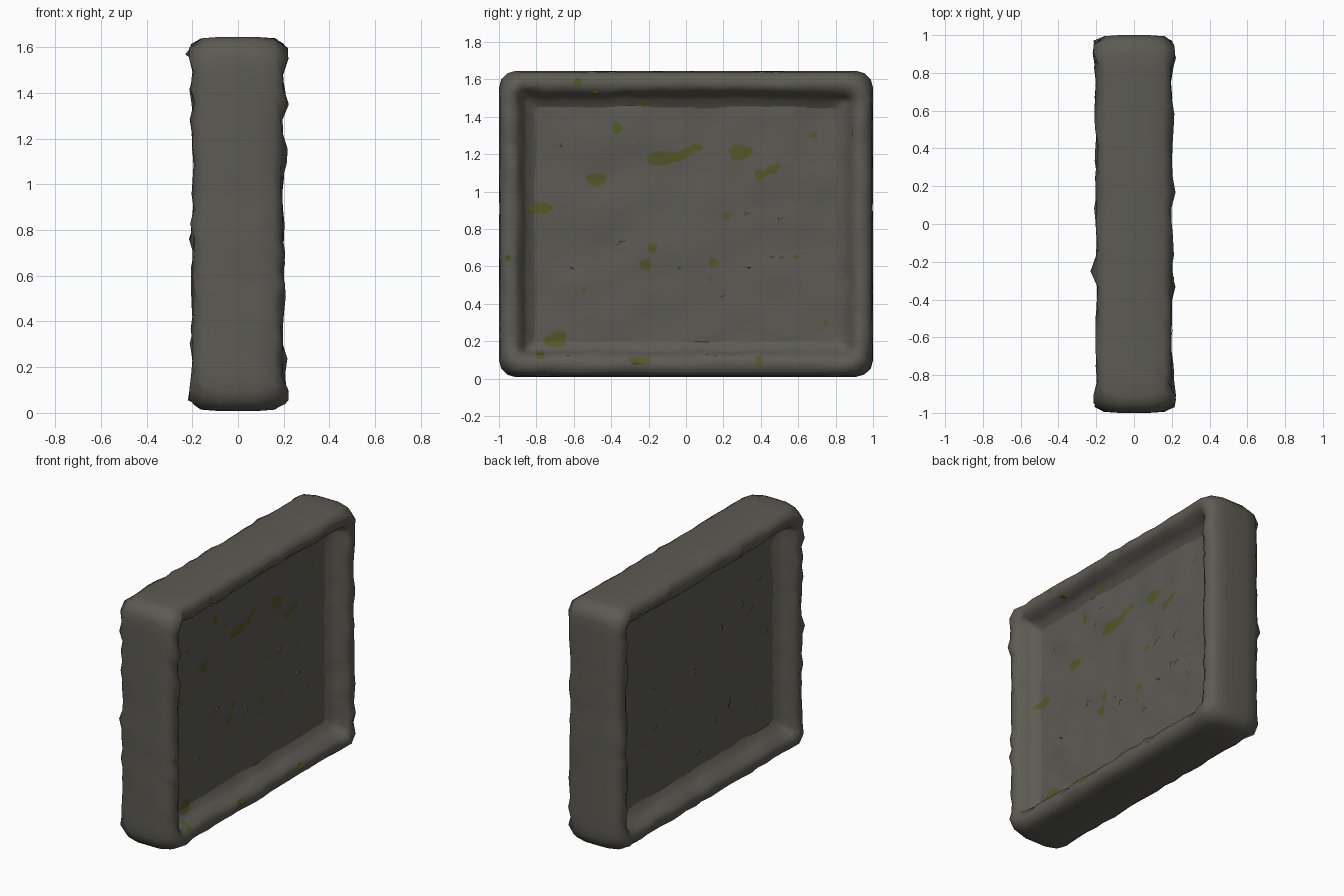
import bpy, bmesh, math, random
from mathutils import Vector, noise
from mathutils.bvhtree import BVHTree

if "Cube" in bpy.data.objects:
    bpy.data.objects.remove(bpy.data.objects["Cube"])

random.seed(7)
Z0, Z1, HALF = 0.008, 1.645, 1.0
PANEL_X = 0.08


def material(name, rgb):
    m = bpy.data.materials.new(name)
    m.diffuse_color = (*rgb, 1)
    m.use_nodes = True
    m.node_tree.nodes["Principled BSDF"].inputs["Base Color"].default_value = m.diffuse_color
    return m


STONE = material("weathered grey stone", (0.106, 0.104, 0.087))
MOSS = material("olive moss", (0.091, 0.095, 0.021))


def finish(name, bm, mat):
    me = bpy.data.meshes.new(name)
    bm.to_mesh(me)
    me.materials.append(mat)
    for p in me.polygons:
        p.use_smooth = True
    ob = bpy.data.objects.new(name, me)
    bpy.context.collection.objects.link(ob)
    return ob


def rect_loop(inset, x, radius, n=20):
    """Rounded rectangle in the yz plane with a constant point count."""
    w, lo, hi = HALF - inset, Z0 + inset, Z1 - inset
    arcs = []
    for k, (sy, cz) in enumerate([(1, hi - radius), (-1, hi - radius),
                                  (-1, lo + radius), (1, lo + radius)]):
        arcs.append([Vector((x, sy * (w - radius) + radius * math.cos(a), cz + radius * math.sin(a)))
                     for a in [math.pi / 2 * (k + j / 3) for j in range(4)]])
    pts = []
    for k in range(4):
        a, b = arcs[k][-1], arcs[(k + 1) % 4][0]
        pts += arcs[k] + [a.lerp(b, j / n) for j in range(1, n)]
    return pts


# Rounded, chipped stone frame: half profile (inset, x, corner radius), mirrored
half = [(0, 0.08, .09), (0.006, 0.15, .11), (0.03, 0.182, .13), (0.075, 0.193, .09),
        (0.112, 0.175, .045), (0.132, 0.13, .03), (0.155, 0.1, .025), (0.2, 0.076, .03)]
profile = [(i, -x, r) for i, x, r in reversed(half)] + [(0, 0, .09)] + half
bm = bmesh.new()
rings = []
for inset, x, r in profile:
    ring = []
    for p in rect_loop(inset, x, r):
        # lumpy surface, pushed along x on the rim and inward elsewhere
        lump = noise.noise(p * 8)
        if abs(x) > 0.14:
            p.x += math.copysign(0.024 * lump, x)
            if 0.02 < inset < 0.1 and random.random() < 0.14:
                p.x += math.copysign(random.uniform(0.006, 0.02), x)
            corner = abs(p.y) > 0.9 and (1.52 < p.z < 1.6 or 0.05 < p.z < 0.13)
            if corner and 0.02 < inset < 0.05:
                p.x += math.copysign(0.028, x)
        s = 1 - 0.006 * max(0, noise.noise(p * 6 + Vector((3, 1, 5))))
        p.y *= s
        p.z = 0.825 + (p.z - 0.825) * s
        # wavering inner edge of the rim
        if 0.1 < inset < 0.18:
            w = 0.02 * noise.noise(p * 7 + Vector((9, 2, 0)))
            p.y += math.copysign(w, p.y) if abs(p.y) > 0.8 else 0
            p.z += w if p.z > 1.4 or p.z < 0.25 else 0
        ring.append(bm.verts.new(p))
    rings.append(ring)
for a, b in zip(rings, rings[1:]):
    for j in range(len(a)):
        k = (j + 1) % len(a)
        bm.faces.new((a[j], a[k], b[k], b[j]))
bmesh.ops.recalc_face_normals(bm, faces=bm.faces)
trees = [BVHTree.FromBMesh(bm)]
finish("stone_frame", bm, STONE)

# Recessed uneven panels, one on each side
for side, name in ((1, "right_panel"), (-1, "left_panel")):
    bm = bmesh.new()
    ny, nz = 28, 22
    grid = []
    for i in range(ny + 1):
        col = []
        for j in range(nz + 1):
            y, z = -0.83 + 1.66 * i / ny, 0.178 + 1.297 * j / nz
            d = 0.016 * noise.noise(Vector((y * 5, z * 5, side * 4)))
            if random.random() < 0.02:
                d += random.uniform(-0.015, 0.02)
            if i in (0, ny) or j in (0, nz):
                d = 0
            col.append(bm.verts.new((side * (PANEL_X + d), y, z)))
        grid.append(col)
    for i in range(ny):
        for j in range(nz):
            f = [grid[i][j], grid[i + 1][j], grid[i + 1][j + 1], grid[i][j + 1]]
            bm.faces.new(f if side > 0 else f[::-1])
    bm.normal_update()
    if side > 0:
        trees.append(BVHTree.FromBMesh(bm))
    finish(name, bm, STONE)


def surface_x(y, z):
    hits = [t.ray_cast(Vector((1, y, z)), Vector((-1, 0, 0)))[0] for t in trees]
    return max([h.x for h in hits if h] or [PANEL_X])


# Moss patches draped on the right side: y, z, half width, half height, tilt
patches = [
    (-.58, 1.585, .022, .022, 0), (-.49, 1.53, .022, .015, 0), (-.22, 1.47, .03, .02, 0),
    (-.37, 1.34, .026, .032, 0), (-.11, 1.18, .11, .036, .1), (.0, 1.21, .06, .022, .5),
    (.055, 1.235, .036, .02, .1), (.29, 1.21, .065, .042, 0), (.4, 1.09, .034, .028, .2),
    (.465, 1.12, .042, .022, .4), (.68, 1.3, .02, .018, 0), (-.48, 1.065, .055, .036, 0),
    (-.78, .91, .072, .03, .1), (.22, .87, .022, .02, 0), (-.18, .7, .026, .03, 0),
    (-.215, .61, .032, .032, 0), (.145, .62, .028, .025, 0), (-.545, .475, .013, .01, 0),
    (-.695, .21, .062, .044, .4), (-.78, .125, .026, .022, .4), (-.25, .095, .06, .02, 0),
    (.39, .095, .024, .02, 0), (.745, .3, .014, .012, 0), (.59, .65, .016, .014, 0),
    (-.95, .645, .016, .018, 0), (.13, .53, .007, .015, 0)]
bm = bmesh.new()
for y, z, ry, rz, tilt in patches:
    n, steps, ph = 18, 4, random.uniform(0, 6)
    ct, st = math.cos(tilt), math.sin(tilt)
    centre = bm.verts.new((surface_x(y, z) + 0.004, y, z))
    prev = None
    for s in range(1, steps + 1):
        ring = []
        for k in range(n):
            a = math.tau * k / n
            r = s / steps * (1 + 0.1 * math.sin(3 * a + ph) + 0.06 * math.sin(5 * a - ph))
            u, v = ry * r * math.cos(a), rz * r * math.sin(a)
            py, pz = y + u * ct - v * st, z + u * st + v * ct
            ring.append(bm.verts.new((surface_x(py, pz) + 0.004, py, pz)))
        for k in range(n):
            m = (k + 1) % n
            if prev:
                bm.faces.new((prev[k], ring[k], ring[m], prev[m]))
            else:
                bm.faces.new((centre, ring[k], ring[m]))
        prev = ring
finish("moss_patches", bm, MOSS)

# Thin stone flakes lifting from both panels
bm = bmesh.new()
for side in (1, -1):
    for _ in range(14):
        y, z = random.uniform(-.75, .75), random.uniform(.28, 1.36)
        a, l = random.uniform(0, math.pi), random.uniform(.025, .045)
        dy, dz = l * math.cos(a), l * math.sin(a)
        base = [(0, y - dy, z - dz), (0, y + dy, z + dz),
                (0, y - dz * .3, z + dy * .3), (0.014, y + dy * .4, z + dz * .4)]
        v = [bm.verts.new((side * (PANEL_X + p[0]), p[1], p[2])) for p in base]
        for t in ((0, 1, 3), (1, 2, 3), (2, 0, 3)):
            bm.faces.new([v[i] for i in t])
bmesh.ops.recalc_face_normals(bm, faces=bm.faces)
finish("stone_flakes", bm, STONE)
